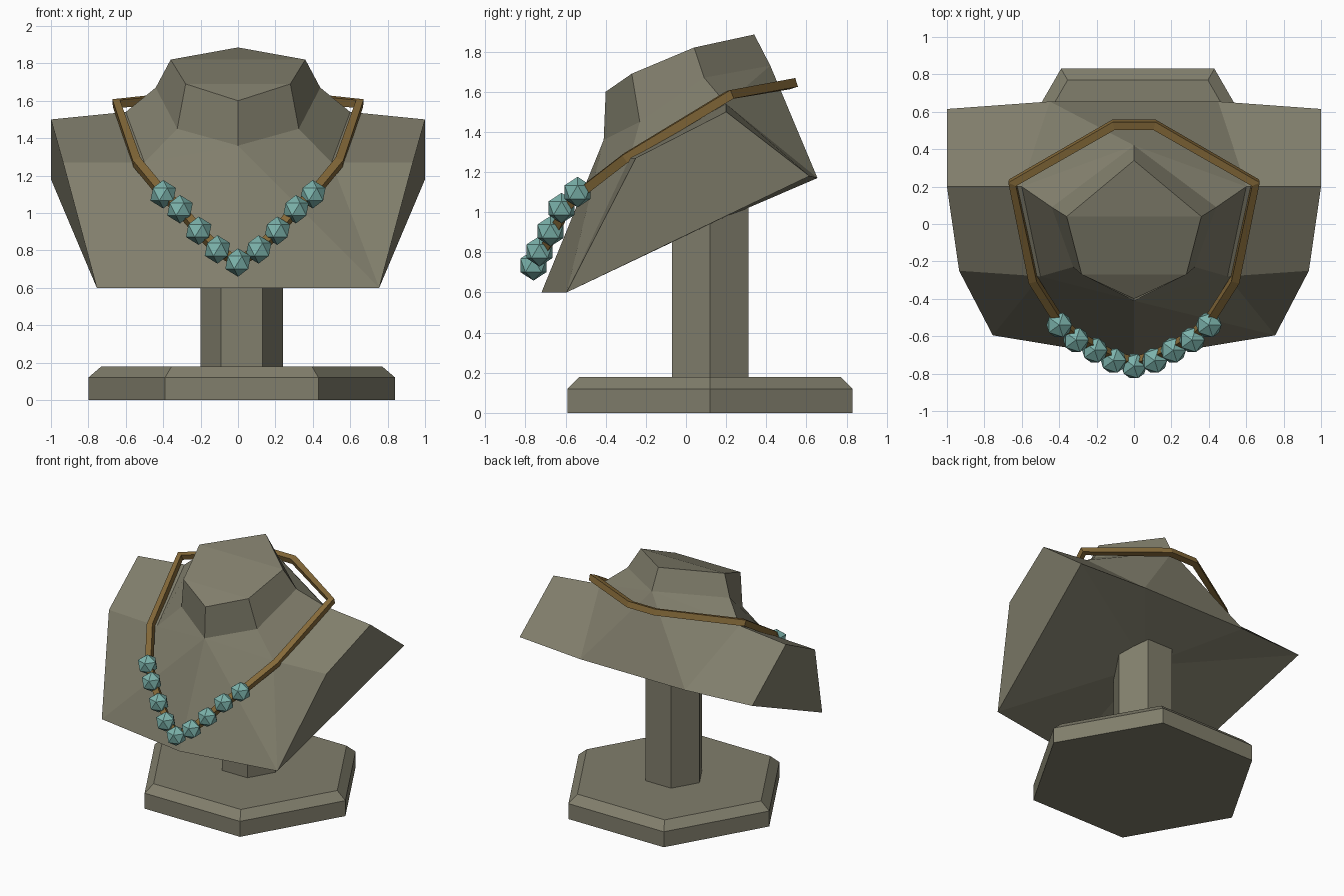
import bpy, bmesh
from math import cos, sin, pi

if "Cube" in bpy.data.objects:
    bpy.data.objects.remove(bpy.data.objects["Cube"])


def material(name, color):
    mat = bpy.data.materials.new(name)
    mat.diffuse_color = (*color, 1)
    mat.use_nodes = True
    mat.node_tree.nodes["Principled BSDF"].inputs["Base Color"].default_value = mat.diffuse_color
    return mat


def add_object(name, data, mat):
    obj = bpy.data.objects.new(name, data)
    data.materials.append(mat)
    bpy.context.collection.objects.link(obj)
    return obj


def mesh_from(name, verts, faces, mat):
    mesh = bpy.data.meshes.new(name)
    mesh.from_pydata(verts, [], faces)
    bm = bmesh.new()
    bm.from_mesh(mesh)
    bmesh.ops.recalc_face_normals(bm, faces=bm.faces)
    bm.to_mesh(mesh)
    bm.free()
    return add_object(name, mesh, mat)


def hex_stack(name, profile, mat, cx=0.02, cy=0.12, n=6):
    """Six-sided solid from (radius, height) steps."""
    verts = [(cx + r * cos(2 * pi * i / n), cy + r * sin(2 * pi * i / n), z)
             for r, z in profile for i in range(n)]
    faces = [list(range(n)), list(range(len(verts) - n, len(verts)))]
    for k in range(len(profile) - 1):
        for i in range(n):
            a, b = k * n + i, k * n + (i + 1) % n
            faces.append([a, b, b + n, a + n])
    return mesh_from(name, verts, faces, mat)


clay = material("olive_clay", (0.22, 0.21, 0.15))
gold = material("old_gold", (0.23, 0.14, 0.04))
stone = material("turquoise", (0.20, 0.45, 0.41))

# Stand
hex_stack("stand_base", [(0.82, 0), (0.82, 0.12), (0.75, 0.18)], clay)
hex_stack("stand_post", [(0.22, 0.17), (0.22, 1.10)], clay)

# Bust: right half as named points, mirrored across x
points = {
    # neck top
    "t0": (0, 0.34, 1.885), "t1": (0.36, 0.04, 1.82), "t2": (0.28, -0.27, 1.69),
    "t3": (0, -0.40, 1.60), "m1": (0, 0.04, 1.82), "m2": (0, -0.27, 1.69),
    # neck base
    "n0": (0, 0.42, 1.73), "n1": (0.44, 0.09, 1.67), "n2": (0.325, -0.23, 1.45),
    "n3": (0, -0.41, 1.36),
    # shoulder and collar
    "s1": (0.60, 0.20, 1.54), "s2": (0.50, -0.28, 1.27),
    # outer rim
    "a": (1, 0.20, 1.50), "k": (1, 0.615, 1.18), "m": (0.935, -0.25, 1.27),
    "c": (0.755, -0.595, 0.60), "f": (0, -0.72, 0.60),
    "b": (0.45, 0.655, 1.17), "b0": (0, 0.655, 1.17), "u": (0, 0.12, 0.94),
}
patches = """t0 t1 m1, m1 t1 t2 m2, m2 t2 t3, t0 n0 n1 t1, t1 n1 n2 t2, t2 n2 n3 t3,
n0 s1 n1, n0 b s1, n0 b0 b, n1 s1 s2 n2, n2 s2 n3, n3 c f, n3 s2 c, s2 m c,
s2 s1 a m, s1 b k a, a k c m, u c k, u f c, u k b, u b b0"""
index = {key: i for i, key in enumerate(points)}
bust = mesh_from("bust", list(points.values()),
                 [[index[p] for p in f.split()] for f in patches.split(",")], clay)
mirror = bust.modifiers.new("mirror", "MIRROR")
mirror.use_clip = True
mirror.merge_threshold = 0.002

# Beads, centre first then the right side
beads = [(0, -0.76, 0.735), (0.11, -0.73, 0.805), (0.21, -0.675, 0.905),
         (0.31, -0.62, 1.02), (0.40, -0.54, 1.10)]
bead_mesh = bpy.data.meshes.new("bead")
bm = bmesh.new()
bmesh.ops.create_icosphere(bm, subdivisions=1, radius=0.076)
bm.to_mesh(bead_mesh)
bm.free()
bead_mesh.materials.append(stone)
for i, (x, y, z) in enumerate(beads):
    for side in ((1, -1) if x else (1,)):
        bead = bpy.data.objects.new(f"bead_{i}", bead_mesh)
        bead.location = (side * x, y, z)
        bpy.context.collection.objects.link(bead)

# Cord: closed loop with a four-sided section
half = [(x, y + 0.02, z) for x, y, z in beads[1:]]
half += [(0.54, -0.30, 1.27), (0.65, 0.22, 1.585), (0.11, 0.53, 1.64)]
path = [(0, -0.74, 0.735)] + half + [(-x, y, z) for x, y, z in reversed(half)]
curve = bpy.data.curves.new("necklace_cord", "CURVE")
curve.dimensions = "3D"
curve.bevel_depth = 0.032
curve.bevel_resolution = 0
spline = curve.splines.new("POLY")
spline.points.add(len(path) - 1)
for p, co in zip(spline.points, path):
    p.co = (*co, 1)
spline.use_cyclic_u = True
spline.use_smooth = False
add_object("necklace_cord", curve, gold)
